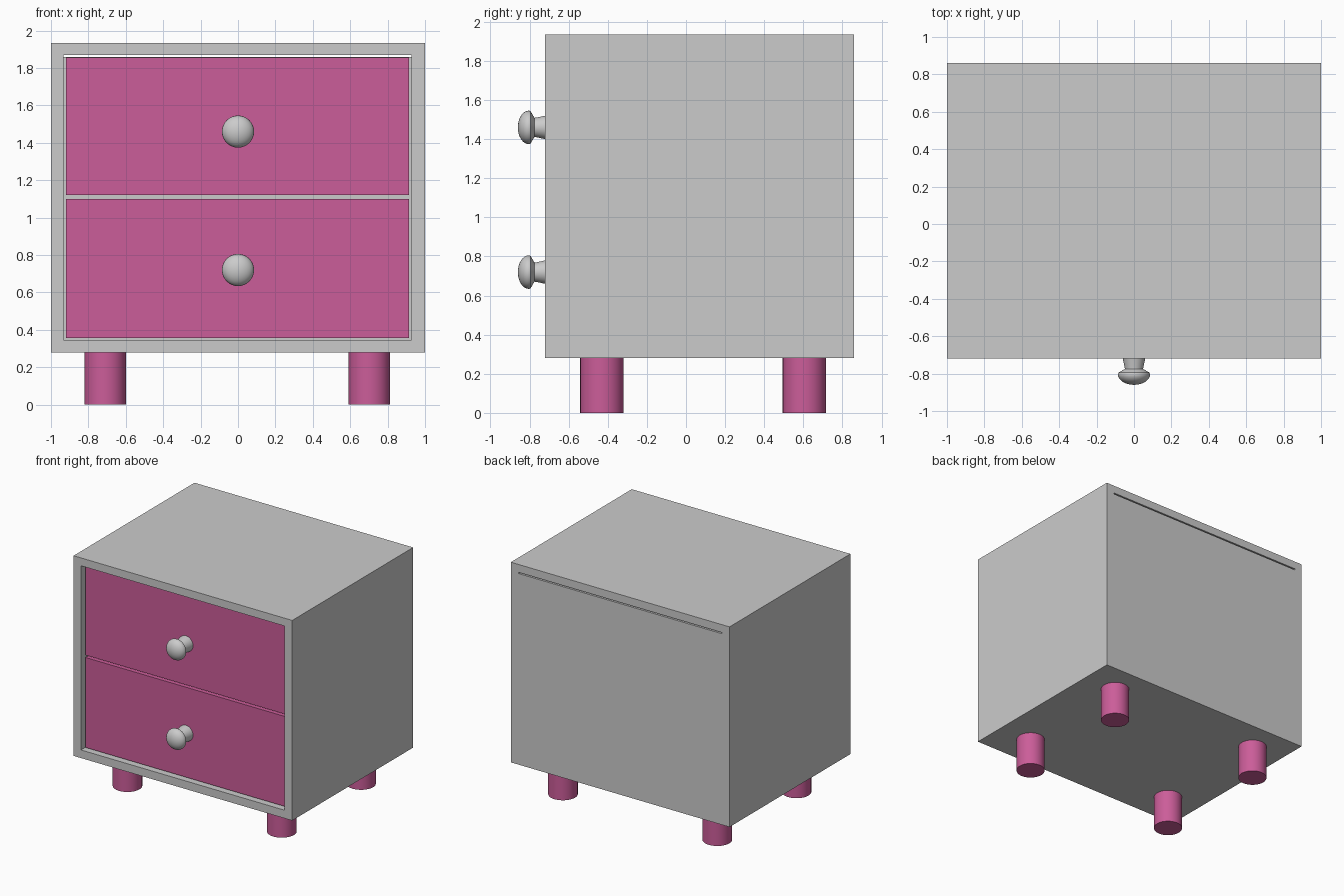
import bpy, bmesh, math
from mathutils import Matrix, Vector

if "Cube" in bpy.data.objects:
    bpy.data.objects.remove(bpy.data.objects["Cube"])

pink = bpy.data.materials.new("pink_paint")
pink.diffuse_color = (0.60, 0.11, 0.32, 1)
pink.use_nodes = True
pink.node_tree.nodes["Principled BSDF"].inputs["Base Color"].default_value = pink.diffuse_color


def finish(name, bm, mat=None, smooth=False):
    bmesh.ops.recalc_face_normals(bm, faces=bm.faces)
    mesh = bpy.data.meshes.new(name)
    bm.to_mesh(mesh)
    bm.free()
    ob = bpy.data.objects.new(name, mesh)
    bpy.context.collection.objects.link(ob)
    if mat:
        mesh.materials.append(mat)
    if smooth:
        bpy.ops.object.select_all(action='DESELECT')
        ob.select_set(True)
        bpy.context.view_layer.objects.active = ob
        bpy.ops.object.shade_smooth_by_angle(angle=math.radians(35))
    return ob


def box(name, x, y, z, mat=None):
    lo, hi = Vector((x[0], y[0], z[0])), Vector((x[1], y[1], z[1]))
    bm = bmesh.new()
    bmesh.ops.create_cube(bm, size=1, matrix=Matrix.Translation((lo + hi) / 2)
                          @ Matrix.Diagonal((*(hi - lo), 1)))
    return finish(name, bm, mat)


def knob(name, z):
    # (radius, y) profile: tapered stem, flared rim, domed head
    prof = [(0.0, -0.675), (0.066, -0.675), (0.06, -0.72), (0.05, -0.765),
            (0.049, -0.775), (0.083, -0.795)]
    for i in range(9):
        a = math.pi / 2 * i / 8
        prof.append((0.086 * math.cos(a), -0.803 - 0.057 * math.sin(a)))
    bm = bmesh.new()
    verts = [bm.verts.new((r, y, z)) for r, y in prof]
    edges = [bm.edges.new(p) for p in zip(verts, verts[1:])]
    bmesh.ops.spin(bm, geom=verts + edges, cent=(0, 0, z), axis=(0, 1, 0),
                   angle=math.tau, steps=32)
    bmesh.ops.remove_doubles(bm, verts=bm.verts, dist=0.0005)
    return finish(name, bm, None, True)


# Cabinet boards
FRONT, BACK = -0.72, 0.86
box("top_board", (-1, 1), (FRONT, BACK), (1.87, 1.935))
box("bottom_board", (-1, 1), (FRONT, BACK), (0.28, 0.347))
box("left_side", (-1, -0.932), (FRONT, BACK), (0.347, 1.87))
box("right_side", (0.928, 1), (FRONT, BACK), (0.347, 1.87))
# Back panel stops just short of the top board
box("back_panel", (-0.932, 0.928), (0.82, BACK), (0.347, 1.86))

# Drawer fronts, slightly recessed, with their knobs
for label, z, kz in (("lower", (0.356, 1.10), 0.72), ("upper", (1.12, 1.855), 1.46)):
    box(label + "_drawer_front", (-0.92, 0.913), (-0.68, -0.62), z, pink)
    knob(label + "_knob", kz)

# Four round legs
for side, x in (("left", -0.71), ("right", 0.702)):
    for end, y in (("front", -0.43), ("back", 0.605)):
        bm = bmesh.new()
        bmesh.ops.create_cone(bm, cap_ends=True, segments=32, radius1=0.111,
                              radius2=0.111, depth=0.28,
                              matrix=Matrix.Translation((x, y, 0.14)))
        finish(f"{end}_{side}_leg", bm, pink, True)
